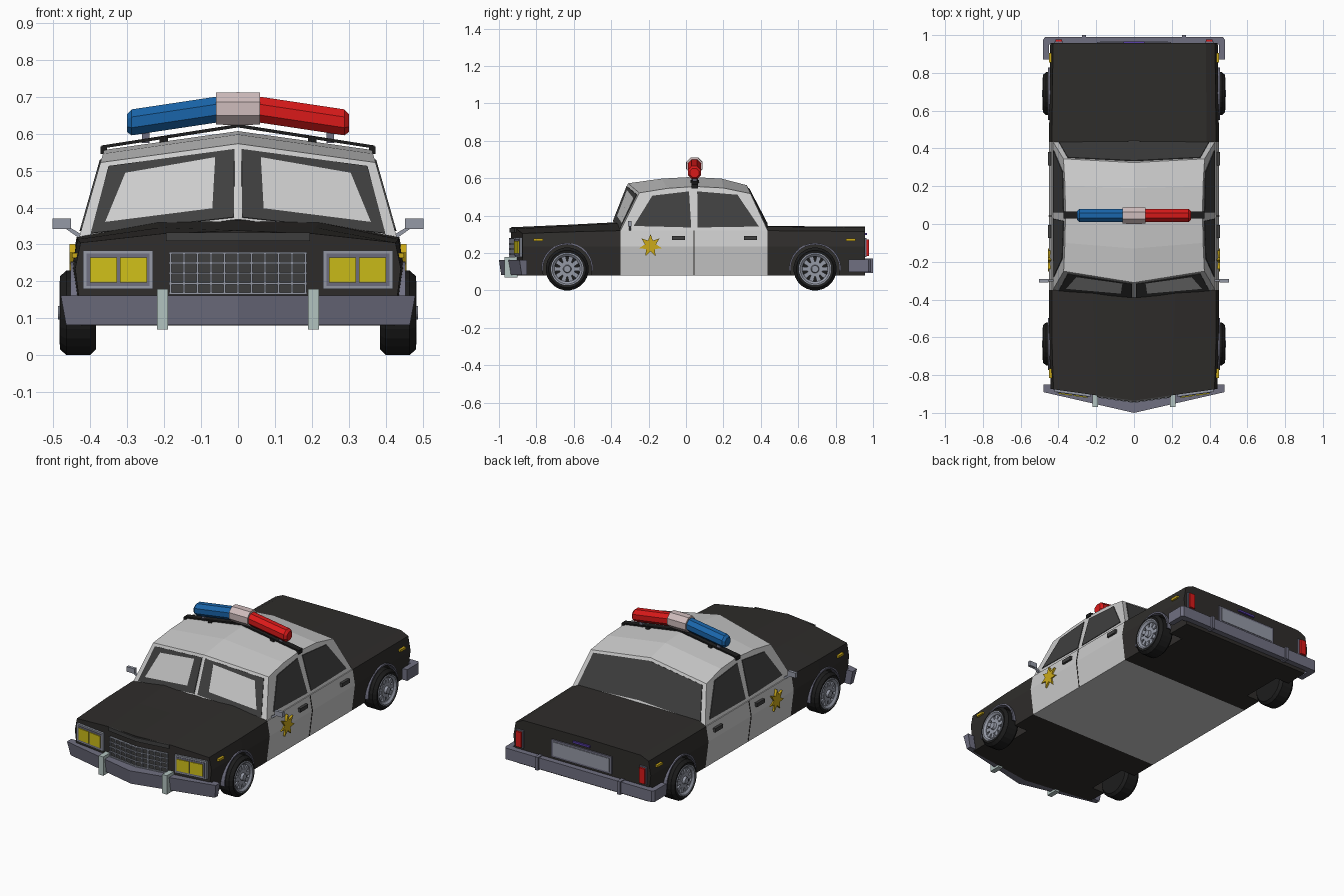
import bpy, bmesh, math
from mathutils import Vector

if "Cube" in bpy.data.objects:
    bpy.data.objects.remove(bpy.data.objects["Cube"])


def mat(name, r, g, b):
    m = bpy.data.materials.new(name)
    m.diffuse_color = (r, g, b, 1)
    m.use_nodes = True
    m.node_tree.nodes["Principled BSDF"].inputs["Base Color"].default_value = m.diffuse_color
    return m


BLACK = mat("black_paint", .028, .026, .024)
WHITE = mat("white_paint", .58, .58, .58)
GLASS = mat("dark_glass", .05, .05, .05)
RUBBER = mat("rubber", .012, .012, .012)
CHROME = mat("chrome", .3, .32, .38)
STEEL = mat("bumper_steel", .16, .16, .22)
YELLOW = mat("yellow_lens", .62, .52, .01)
GOLD = mat("gold", .6, .4, .01)
RED = mat("red_lens", .7, .01, .01)
BLUE = mat("blue_lens", .01, .13, .4)
PALE = mat("pale_lens", .62, .5, .5)
GUARD = mat("guard_metal", .45, .55, .53)
PURPLE = mat("purple_badge", .1, .05, .4)


def mesh(name, verts, faces, m, mirror=False):
    bm = bmesh.new()
    vs = [bm.verts.new(v) for v in verts]
    for f in faces:
        bm.faces.new([vs[i] for i in f])
    bmesh.ops.remove_doubles(bm, verts=bm.verts, dist=1e-5)
    bmesh.ops.recalc_face_normals(bm, faces=bm.faces)
    me = bpy.data.meshes.new(name)
    bm.to_mesh(me)
    bm.free()
    if m:
        me.materials.append(m)
    ob = bpy.data.objects.new(name, me)
    bpy.context.collection.objects.link(ob)
    if mirror:
        ob.modifiers.new("mirror", 'MIRROR')
    return ob


def prism(name, pts, d, m, mirror=True):
    """Extrude a 3D polygon along vector d."""
    n = len(pts)
    vs = [Vector(p) for p in pts]
    vs += [v + Vector(d) for v in vs]
    fs = [list(range(n)), list(range(n, 2 * n))]
    fs += [[i, (i + 1) % n, n + (i + 1) % n, n + i] for i in range(n)]
    return mesh(name, vs, fs, m, mirror)


def box(name, x, y, z, m, mirror=True):
    pts = [(x[0], y[0], z[0]), (x[1], y[0], z[0]), (x[1], y[0], z[1]), (x[0], y[0], z[1])]
    return prism(name, pts, (0, y[1] - y[0], 0), m, mirror)


def revolve(name, prof, y, z, segs, m, mirror=True, slope=0):
    """Lathe (x, radius) stations around an x axis; slope tilts the axis."""
    vs, fs = [], []
    for x, r in prof:
        for k in range(segs):
            a = 2 * math.pi * (k + .5) / segs
            vs.append((x, y + r * math.cos(a), z - slope * abs(x) + r * math.sin(a)))
    n = len(prof)
    for i in range(n - 1):
        for k in range(segs):
            k2 = (k + 1) % segs
            fs.append([i * segs + k, i * segs + k2, (i + 1) * segs + k2, (i + 1) * segs + k])
    fs += [list(range(segs)), list(range((n - 1) * segs, n * segs))]
    fs = [f for f in fs if len({tuple(round(c, 5) for c in vs[i]) for i in f}) > 2]
    used = [[], {}]
    for f in fs:                                  # share collapsed axis points
        for j, i in enumerate(f):
            key = tuple(round(c, 5) for c in vs[i])
            if key not in used[1]:
                used[1][key] = len(used[0])
                used[0].append(vs[i])
            f[j] = used[1][key]
    fs = [list(dict.fromkeys(f)) for f in fs]
    return mesh(name, used[0], fs, m, mirror)


def loft(name, secs, m):
    """Skin symmetric sections, each given as half a ring from bottom to top centre."""
    k = len(secs[0])
    n = 2 * k - 2
    vs, fs = [], []
    for s in secs:
        vs += s + [(-x, y, z) for x, y, z in s[-2:0:-1]]
    for i in range(len(secs) - 1):
        for j in range(n):
            j2 = (j + 1) % n
            fs.append([i * n + j, i * n + j2, i * n + n + j2, i * n + n + j])
    for b in (0, (len(secs) - 1) * n):
        fs.append([b + j for j in range(k)])
        fs.append([b + j % n for j in range(k - 1, n + 1)])
    return mesh(name, vs, fs, m)


def sec(y, v, shoulder, mx, mz, cz, w=1):
    half = [(0, .08), (.43 * w, .08), (.45 * w, .235), (.435 * w, shoulder), (mx, mz), (0, cz)]
    return [(x, y + v * x, z) for x, z in half]


# body shell in three painted parts
front = loft("front_body", [sec(-.935, .14, .305, .2, .33, .338, .98),
                            sec(-.62, .06, .314, .21, .346, .352),
                            sec(-.35, 0, .32, .22, .36, .366)], BLACK)
loft("door_body", [sec(-.35, 0, .32, .38, .322, .325), sec(.435, 0, .32, .38, .322, .325)], WHITE)
rear = loft("rear_body", [sec(.435, 0, .32, .385, .342, .345),
                          sec(.957, 0, .315, .38, .337, .341, .985)], BLACK)

# wheels, wheel wells and arch trims
for label, body, wy in (("front", front, -.635), ("rear", rear, .69)):
    cut = revolve("well_cutter", [(.34, 0), (.34, .132), (.6, .132), (.6, 0)], wy, .115, 24, RUBBER)
    cut.hide_render = True
    bo = body.modifiers.new("well", 'BOOLEAN')
    bo.object, bo.operation, bo.solver = cut, 'DIFFERENCE', 'EXACT'
    bpy.context.view_layer.objects.active = body
    bpy.ops.object.modifier_apply(modifier="well")
    bpy.data.objects.remove(cut)
    revolve(label + "_tyre", [(.385, 0), (.385, .1), (.4, .115), (.465, .115), (.482, .1),
                              (.478, .082), (.46, .08), (.46, 0)], wy, .115, 24, RUBBER)
    revolve(label + "_rim", [(.459, .087), (.484, .087), (.484, .08), (.474, .068), (.459, .068)],
            wy, .115, 24, CHROME)
    revolve(label + "_hub", [(.459, .042), (.474, .042), (.474, .022), (.488, .018), (.488, 0)],
            wy, .115, 16, CHROME)
    for k in range(10):
        a = 2 * math.pi * k / 10
        c, s = math.cos(a), math.sin(a)
        pts = [(.459, wy + r * c - t * s, .115 + r * s + t * c)
               for r, t in ((.035, -.01), (.075, -.013), (.075, .013), (.035, .01))]
        prism(label + "_spoke", pts, (.013, 0, 0), CHROME)
    arc = [math.radians(-5 + 190 * k / 16) for k in range(17)]
    pts = [(.425, wy + r * math.cos(a), .115 + r * math.sin(a))
           for r, seq in ((.13, arc), (.139, arc[::-1])) for a in seq]
    prism(label + "_arch_trim", pts, (.029, 0, 0), STEEL)


# cabin: base, roof edge and roof centre lines
def side(y, z):
    return (.43 - .285 * (z - .32), y, z)


base = [side(y, .32) for y in (-.35, -.1, .05, .2, .437)]
edge = [side(y, z) for y, z in ((-.25, .522), (-.1, .546), (.05, .556), (.2, .548), (.345, .518))]
mid = [(0, y, z) for y, z in ((-.31, .573), (-.13, .598), (.03, .607), (.19, .598), (.325, .563))]
W, R = (0, -.39, .368), (0, .44, .343)
faces = [[i + o, i + 1 + o, i + 6 + o, i + 5 + o] for o in (0, 5) for i in range(4)]
mesh("cabin", base + edge + mid + [W, R], faces + [[0, 5, 10, 15], [4, 9, 14, 16]], WHITE, True)


def pane(name, a, b, c, d, u0, u1, v0, v1):
    a, b, c, d = map(Vector, (a, b, c, d))
    pts = [(a.lerp(b, u)).lerp(d.lerp(c, u), v) for u, v in ((u0, v0), (u1, v0), (u1, v1), (u0, v1))]
    n = (pts[1] - pts[0]).cross(pts[3] - pts[0]).normalized()
    n = n if n.z > 0 else -n
    prism(name, [p - n * .004 for p in pts], n * .008, GLASS)


pane("windscreen", W, base[0], edge[0], mid[0], .025, .93, .03, .93)
pane("rear_window", R, base[4], edge[4], mid[4], 0, .93, .06, .93)
for name, pts in (("front_side_window", ((-.28, .345), (-.18, .507), (.016, .53), (.028, .337))),
                  ("rear_side_window", ((.062, .337), (.06, .53), (.275, .512), (.39, .342)))):
    prism(name, [side(*p) for p in pts], (.004, 0, 0), GLASS)

# door details
seam = [(.42, .082), (.432, .082), (.452, .235), (.437, .32), (.42, .32)]
prism("door_seam", [(x, .04, z) for x, z in seam], (0, .005, 0), BLACK)
for y in (-.04, .345):
    box("door_handle", (.43, .456), (y - .035, y + .035), (.27, .292), GLASS)
for y in (-.79, .88):
    box("side_marker", (.42, .45), (y - .025, y + .025), (.264, .277), GOLD)
star = [(.44, -.19 + r * math.sin(a), .24 + r * math.cos(a))
        for k in range(14) for r, a in [((.062, .03)[k % 2], math.pi * k / 7)]]
prism("star_badge", star, (.016, 0, 0), GOLD)
prism("mirror_arm", [(.42, -.305, .31), (.47, -.305, .345), (.47, -.305, .355), (.42, -.305, .325)],
      (0, .012, 0), CHROME)
box("wing_mirror", (.452, .503), (-.31, -.292), (.342, .371), CHROME)


# front fascia, following the pointed nose
def fascia(name, x0, x1, z0, z1, out, m):
    pts = [(x, -.935 + .14 * x, z) for x, z in ((x0, z0), (x1, z0), (x1, z1), (x0, z1))]
    prism(name, pts, (0, -out, 0), m)


fascia("hood_lip", 0, .195, .31, .333, .008, GLASS)
fascia("grille_back", 0, .185, .168, .278, .004, GLASS)
for k in range(6):
    x = .0365 * k
    fascia("grille_bar", max(x - .003, 0), x + .003, .165, .28, .011, CHROME)
for k in range(5):
    z = .167 + .0275 * k
    fascia("grille_slat", 0, .187, z - .0025, z + .0025, .012, CHROME)
fascia("headlight_housing", .23, .42, .18, .284, .012, CHROME)
fascia("headlight_recess", .24, .41, .188, .275, .015, STEEL)
for x in (.247, .328):
    fascia("headlight_lens", x, x + .073, .197, .265, .02, YELLOW)

# bumpers
plan = [(0, -1), (.48, -.89), (.48, -.85), (.44, -.85), (.44, -.87), (0, -.925)]
bump = prism("front_bumper", [(x, y, .162) for x, y in plan], (0, 0, -.08), STEEL)
for v in bump.data.vertices:
    if v.co.z < .1:
        v.co.x *= .97
        v.co.y += .012 if v.co.y < -.88 else 0
box("front_bumper_guard", (.19, .22), (-.97, -.9), (.07, .18), GUARD)
plan = [(0, .95), (.45, .95), (.45, .87), (.482, .87), (.482, .975), (.47, .99), (0, .99)]
prism("rear_bumper", [(x, y, .1) for x, y in plan], (0, 0, .065), STEEL)
box("rear_bumper_guard", (.255, .275), (.95, 1), (.094, .17), STEEL)

# tail panel
box("tail_light_frame", (.375, .422), (.95, .966), (.178, .28), STEEL)
box("tail_light", (.381, .416), (.95, .978), (.185, .273), RED)
box("plate_frame", (-.195, .195), (.95, .964), (.178, .28), STEEL, False)
box("plate_panel", (-.18, .18), (.95, .967), (.19, .268), CHROME, False)
box("trunk_badge", (-.055, .055), (.95, .967), (.296, .307), PURPLE, False)

# roof light bar on its rack
prism("roof_rack", [(0, .03, .617), (.368, .03, .56), (.37, .03, .568), (0, .03, .626)],
      (0, .035, 0), RUBBER)
box("rack_foot", (.19, .212), (.025, .07), (.565, .592), RUBBER)
box("rack_end", (.355, .372), (.03, .065), (.545, .565), RUBBER)
box("light_bar_post", (.24, .26), (.035, .06), (.575, .61), STEEL)
for name, s, m in (("blue_light", -1, BLUE), ("red_light", 1, RED)):
    revolve(name, [(s * .03, .038), (s * .288, .038), (s * .301, .026)], .045, .674, 8, m, False, .15)
revolve("center_light", [(-.06, .047), (0, .048), (.06, .047)], .045, .668, 8, PALE, False)
